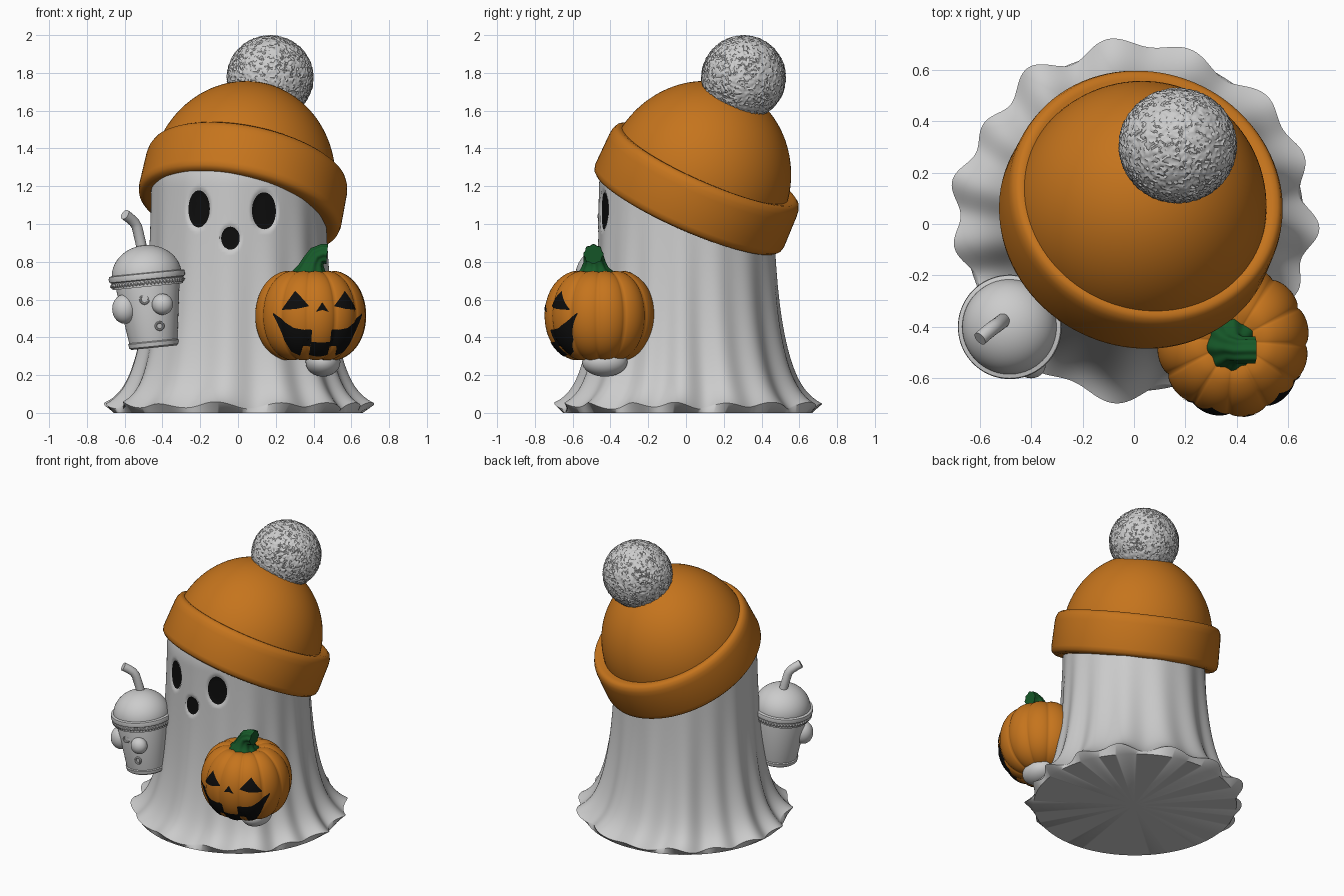
import bpy, bmesh, math, random
from math import sin, cos, pi, exp, sqrt, asin
from mathutils import Vector, Matrix

if "Cube" in bpy.data.objects:
    bpy.data.objects.remove(bpy.data.objects["Cube"])

random.seed(4)

def material(name, col):
    m = bpy.data.materials.new(name)
    m.diffuse_color = (*col, 1)
    m.use_nodes = True
    m.node_tree.nodes["Principled BSDF"].inputs["Base Color"].default_value = m.diffuse_color
    return m

ORANGE = material("orange", (0.56, 0.175, 0.012))
BLACK = material("black", (0.004, 0.004, 0.004))
GREEN = material("green", (0.008, 0.10, 0.022))

def finish(name, bm, mat=None, matrix=None, angle=40):
    if matrix:
        bm.transform(matrix)
    bmesh.ops.remove_doubles(bm, verts=bm.verts, dist=1e-5)
    me = bpy.data.meshes.new(name)
    bm.to_mesh(me)
    bm.free()
    ob = bpy.data.objects.new(name, me)
    bpy.context.collection.objects.link(ob)
    if mat:
        me.materials.append(mat)
    bpy.context.view_layer.objects.active = ob
    ob.select_set(True)
    bpy.ops.object.shade_smooth_by_angle(angle=math.radians(angle))
    ob.select_set(False)
    return ob

def grid(name, rows, closed=True, mat=None, matrix=None, angle=40):
    """Skin a list of point rows; closed joins the ends of each row."""
    bm = bmesh.new()
    vs = [[bm.verts.new(p) for p in row] for row in rows]
    n = len(vs[0])
    for a, b in zip(vs, vs[1:]):
        for i in range(n if closed else n - 1):
            j = (i + 1) % n
            bm.faces.new((a[i], a[j], b[j], b[i]))
    return finish(name, bm, mat, matrix, angle)

def placed(loc, axis):
    q = Vector((0, 0, 1)).rotation_difference(Vector(axis).normalized())
    return Matrix.Translation(loc) @ q.to_matrix().to_4x4()

def lathe(name, profile, matrix, mat=None, n=72):
    rows = [[(r * cos(2 * pi * i / n), r * sin(2 * pi * i / n), h) for i in range(n)] for r, h in profile]
    return grid(name, rows, mat=mat, matrix=matrix)

def ball(name, loc, size, sub=4, rough=0, mat=None):
    bm = bmesh.new()
    bmesh.ops.create_icosphere(bm, subdivisions=sub, radius=1)
    for v in bm.verts:
        v.co *= 1 + random.uniform(-rough, rough)
    return finish(name, bm, mat, Matrix.Translation(loc) @ Matrix.Diagonal((*size, 1)))

def tube(name, pts, radii, mat=None, n=20, ribs=0):
    pts = [Vector(p) for p in pts]
    rows = []
    for k, (p, r) in enumerate(zip(pts, radii)):
        t = (pts[min(k + 1, len(pts) - 1)] - pts[max(k - 1, 0)]).normalized()
        q = Vector((0, 0, 1)).rotation_difference(t)
        rows.append([p + q @ Vector((cos(a), sin(a), 0)) * r * (1 + ribs * cos(8 * a))
                     for a in (2 * pi * i / n for i in range(n))])
    rows = [[pts[0]] * n] + rows + [[pts[-1]] * n]
    return grid(name, rows, mat=mat)

# Draped body: flared skirt with folds and shallow face sockets
FACE = [("eye_left", -0.21, 1.08, 0.058, 0.100), ("eye_right", 0.14, 1.07, 0.065, 0.100),
        ("mouth", -0.04, 0.925, 0.050, 0.062)]
FACE = [(nm, asin(x / 0.46) - pi / 2, z, w / 0.46 / cos(asin(x / 0.46)), h) for nm, x, z, w, h in FACE]

def wave(a):
    return 0.6 * cos(15 * a + 1.2 * sin(2 * a + 0.5)) + 0.4 * cos(8 * a + 1.0 + sin(3 * a))

def body_point(a, z, lift=0.0):
    r = 0.455 + 0.195 * exp(-z / 0.33) + 0.115 * exp(-z / 0.06)
    r += wave(a) * (0.024 * exp(-z / 0.12) + 0.02 * exp(-(z / 0.8) ** 2))
    for _, fa, fz, w, h in FACE:
        da = (a - fa + pi) % (2 * pi) - pi
        d = (da / w) ** 2 + ((z - fz) / h) ** 2
        r -= 0.014 * max(0, min(1, (1.25 - d) / 0.4))
    if z > 1.2:
        r *= sqrt(max(0, 1 - ((z - 1.2) / 0.4) ** 2))
    r += lift
    hem = cos(15 * a + 1.2 * sin(2 * a + 0.5) + 1) + 0.4 * cos(8 * a + 2)
    return (r * cos(a), r * sin(a) + 0.015 * exp(-z / 0.3), z + 0.028 * hem * exp(-z / 0.06))

N = 300
angles = [2 * pi * i / N for i in range(N)]
skirt = [[body_point(a, 0.04 + 1.56 * (k / 110) ** 1.25) for a in angles] for k in range(111)]
base = [(0.66 * cos(a), 0.66 * sin(a) + 0.01, 0) for a in angles]
grid("body", [[(0, 0, 0)] * N, base] + skirt, angle=50)

# Eyes and mouth follow the body surface
for nm, fa, fz, w, h in FACE:
    grid(nm, [[body_point(fa + w * t * cos(u), fz + h * t * sin(u), 0.003)
               for u in (2 * pi * i / 40 for i in range(40))]
              for t in (0, 0.3, 0.6, 0.85, 0.98)], mat=BLACK)

# Tilted knitted hat: crown, turned-up cuff and fluffy bobble
lathe("hat_crown", [(0.488 * cos(t), 0.2 + 0.52 * sin(t) ** 1.05) for t in (pi / 2 * i / 30 for i in range(31))],
      placed((-0.01, -0.012, 1.065), (0.21, 0.44, 1)), ORANGE, 96)
lathe("hat_cuff", [(0.44, 0.03), (0.455, 0.005), (0.50, 0), (0.525, 0.006), (0.54, 0.02), (0.546, 0.045),
                   (0.542, 0.22), (0.538, 0.25), (0.527, 0.275), (0.51, 0.286), (0.49, 0.284), (0.46, 0.275)],
      placed((0.003, 0.003, 1.06), (0.21, 0.44, 1)), ORANGE, 96)
ball("hat_bobble", (0.17, 0.305, 1.775), (0.228, 0.222, 0.222), 6, 0.018)

# Ribbed pumpkin
PUMPKIN = Matrix.Translation((0.385, -0.455, 0.515)) @ Matrix.Rotation(math.radians(12), 4, "Z")

def pumpkin_point(a, p, grow=1.0):
    c = max(cos(p), 0)
    rib = 1 - 0.05 * (1 - abs(cos(6 * a)) ** 0.6)
    r = 0.297 * c ** 0.65 * rib * grow
    z = 0.25 * sin(p) * (1 - 0.2 * max(0, 1 - c / 0.4) ** 2) * (rib * 0.5 + 0.5) * grow
    return (r * sin(a), -r * cos(a), z)

M = 168
grid("pumpkin", [[pumpkin_point(2 * pi * i / M, -pi / 2 + pi * k / 48) for i in range(M)] for k in range(49)],
     mat=ORANGE, matrix=PUMPKIN, angle=60)

def cutout(name, cols):
    """Patch on the pumpkin front from (x, low, high) columns."""
    dense = []
    for a, b in zip(cols, cols[1:]):
        steps = max(1, math.ceil((b[0] - a[0]) / 0.008))
        dense += [[a[i] + (b[i] - a[i]) * s / steps for i in range(3)] for s in range(steps)]
    dense.append(cols[-1])
    rows = []
    for x, lo, hi in dense:
        row = []
        for k in range(9):
            p = asin((lo + (hi - lo) * k / 8) / 0.25)
            row.append(pumpkin_point(asin(max(-1, min(1, x / (0.29 * cos(p) ** 0.65)))), p, 1.01))
        rows.append(row)
    grid(name, rows, False, BLACK, PUMPKIN)

half = [(0, -0.215, -0.14), (0.05, -0.21, -0.14), (0.052, -0.165, -0.075), (0.09, -0.16, -0.075),
        (0.092, -0.21, -0.075), (0.14, -0.19, -0.065), (0.185, -0.13, -0.035), (0.235, 0.005, 0.015)]
cutout("pumpkin_mouth", [(-x, l, h) for x, l, h in half[:0:-1]] + half)
cutout("pumpkin_nose", [(-0.032, 0.02, 0.023), (0, 0.03, 0.07), (0.032, 0.02, 0.023)])
for s, side in ((-1, "left"), (1, "right")):
    cols = [(0.07, 0.05, 0.053), (0.13, 0.035, 0.13), (0.20, 0.03, 0.034)]
    cutout("pumpkin_eye_" + side, cols if s > 0 else [(-x, l, h) for x, l, h in cols[::-1]])

# Pumpkin stem and the hand beneath
tube("pumpkin_stem", [(0.385, -0.48, 0.70), (0.385, -0.48, 0.73), (0.39, -0.485, 0.765), (0.40, -0.485, 0.80),
                      (0.42, -0.49, 0.832), (0.45, -0.49, 0.842), (0.472, -0.49, 0.84)],
     [0.11, 0.105, 0.07, 0.055, 0.05, 0.05, 0.05], GREEN, 64, 0.06)
ball("hand_right", (0.45, -0.43, 0.27), (0.092, 0.12, 0.078))

# Drink cup with domed lid, rim and bent straw
cup = placed((-0.445, -0.40, 0.345), (-0.10, 0, 1))
lathe("cup", [(0, 0), (0.12, 0), (0.13, 0.008), (0.134, 0.03), (0.128, 0.035), (0.168, 0.32), (0.16, 0.36), (0, 0.36)], cup)
lathe("cup_rim", [(0.15, 0.325), (0.188, 0.325), (0.19, 0.36), (0.2, 0.365), (0.203, 0.38), (0.2, 0.395), (0.18, 0.4)], cup)
lathe("cup_lid", [(0.185 * cos(t), 0.385 + 0.16 * sin(t)) for t in (pi / 2 * i / 16 for i in range(17))], cup)
for i in range(60):
    a = 2 * pi * i / 60
    p = cup @ Vector((0.19 * cos(a), 0.19 * sin(a), 0.345))
    ball("rim_bead", p, (0.01, 0.01, 0.012), 1)
tube("straw", [(-0.50, -0.37, 0.82), (-0.515, -0.38, 0.9), (-0.535, -0.395, 0.985), (-0.55, -0.405, 1.01),
               (-0.575, -0.425, 1.032), (-0.599, -0.446, 1.05)], [0.028] * 6)

# Hand knobs and small ring marks on the cup
ball("hand_left", (-0.60, -0.47, 0.55), (0.066, 0.066, 0.078))
ball("cup_knob", (-0.40, -0.55, 0.575), (0.056, 0.05, 0.056))
for x, y, z, r in ((-0.495, -0.555, 0.60, 0.022), (-0.415, -0.54, 0.46, 0.02)):
    ring = [(r + 0.006 * cos(t), 0.008 * sin(t)) for t in (2 * pi * i / 8 for i in range(9))]
    lathe("cup_mark", ring, placed((x, y, z), (0, -1, 0.12)), n=20)
